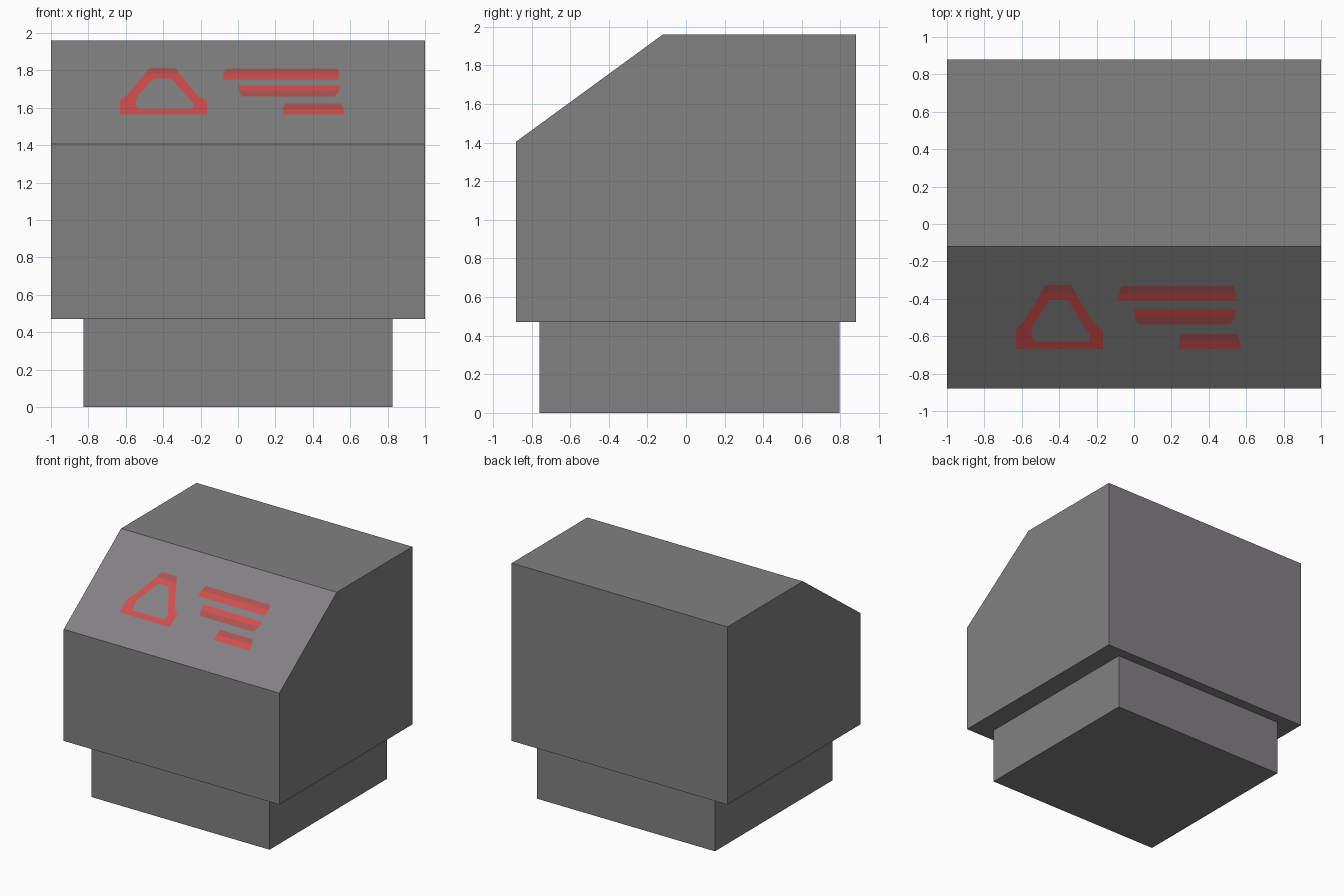
import bpy, bmesh

if "Cube" in bpy.data.objects:
    bpy.data.objects.remove(bpy.data.objects["Cube"])


def material(name, rgb):
    m = bpy.data.materials.new(name)
    m.diffuse_color = (*rgb, 1)
    m.use_nodes = True
    m.node_tree.nodes["Principled BSDF"].inputs["Base Color"].default_value = m.diffuse_color
    return m


GREY = material("warm grey", (0.225, 0.218, 0.225))
RED = material("bright red", (0.64, 0.075, 0.075))
DULL = material("dull red", (0.42, 0.085, 0.085))

FRONT_Y, FRONT_Z, TOP_Y, TOP_Z = -0.88, 1.405, -0.12, 1.96


def finish(name, bm, mats):
    me = bpy.data.meshes.new(name)
    bm.to_mesh(me)
    bm.free()
    for m in mats:
        me.materials.append(m)
    ob = bpy.data.objects.new(name, me)
    bpy.context.collection.objects.link(ob)
    return ob


def side_prism(name, profile, half_width):
    """Extrude a (y, z) profile across x."""
    bm = bmesh.new()
    f = bm.faces.new([bm.verts.new((-half_width, y, z)) for y, z in profile])
    ext = bmesh.ops.extrude_face_region(bm, geom=[f])
    moved = [v for v in ext["geom"] if isinstance(v, bmesh.types.BMVert)]
    bmesh.ops.translate(bm, vec=(2 * half_width, 0, 0), verts=moved)
    bmesh.ops.recalc_face_normals(bm, faces=bm.faces)
    return finish(name, bm, [GREY])


def on_slope(x, y, lift=0.004):
    """Point just above the sloped front panel."""
    t = (y - FRONT_Y) / (TOP_Y - FRONT_Y)
    return (x, y - lift * 0.59, FRONT_Z + t * (TOP_Z - FRONT_Z) + lift * 0.81)


def face_up(bm):
    bm.normal_update()
    for f in bm.faces:
        if f.normal.z < 0:
            f.normal_flip()


# Plinth and main housing with sloped front panel
side_prism("plinth", [(-0.76, 0), (0.795, 0), (0.795, 0.47), (-0.76, 0.47)], 0.825)
side_prism("housing", [(FRONT_Y, 0.47), (0.88, 0.47), (0.88, TOP_Z),
                       (TOP_Y, TOP_Z), (FRONT_Y, FRONT_Z)], 1.0)

# Painted triangular outline: matching outer and inner loops
outer = [(-0.63, -0.665), (-0.165, -0.665), (-0.165, -0.57), (-0.215, -0.53),
         (-0.30, -0.39), (-0.335, -0.325), (-0.475, -0.325), (-0.51, -0.39),
         (-0.59, -0.52), (-0.63, -0.56)]
inner = [(-0.535, -0.628), (-0.24, -0.628), (-0.235, -0.59), (-0.27, -0.54),
         (-0.34, -0.43), (-0.36, -0.405), (-0.45, -0.405), (-0.47, -0.43),
         (-0.54, -0.54), (-0.55, -0.58)]
bm = bmesh.new()
vo = [bm.verts.new((x, y, 0)) for x, y in outer]
vi = [bm.verts.new((x, y, 0)) for x, y in inner]
for i in range(len(vo)):
    j = (i + 1) % len(vo)
    bm.faces.new([vo[i], vo[j], vi[j], vi[i]])
bmesh.ops.bisect_plane(bm, geom=bm.verts[:] + bm.edges[:] + bm.faces[:],
                       plane_co=(0, -0.368, 0), plane_no=(0, 1, 0))
for f in bm.faces:
    f.material_index = int(f.calc_center_median().y > -0.368)
for v in bm.verts:
    v.co = on_slope(v.co.x, v.co.y)
face_up(bm)
finish("triangle_outline", bm, [RED, DULL])

# Painted stripes, each with two tones: corners of upper, middle and lower rows
stripes = [
    ([(-0.065, 0.53, -0.33), (-0.08, 0.545, -0.368), (-0.085, 0.535, -0.41)], (1, 0)),
    ([(0.0, 0.545, -0.455), (0.005, 0.54, -0.495), (0.02, 0.515, -0.535)], (0, 1)),
    ([(0.25, 0.55, -0.585), (0.24, 0.565, -0.625), (0.24, 0.57, -0.665)], (1, 0)),
]
bm = bmesh.new()
for rows, tones in stripes:
    vs = [[bm.verts.new(on_slope(a, y)), bm.verts.new(on_slope(b, y))] for a, b, y in rows]
    for k in range(2):
        f = bm.faces.new([vs[k][0], vs[k + 1][0], vs[k + 1][1], vs[k][1]])
        f.material_index = tones[k]
face_up(bm)
finish("panel_stripes", bm, [RED, DULL])
